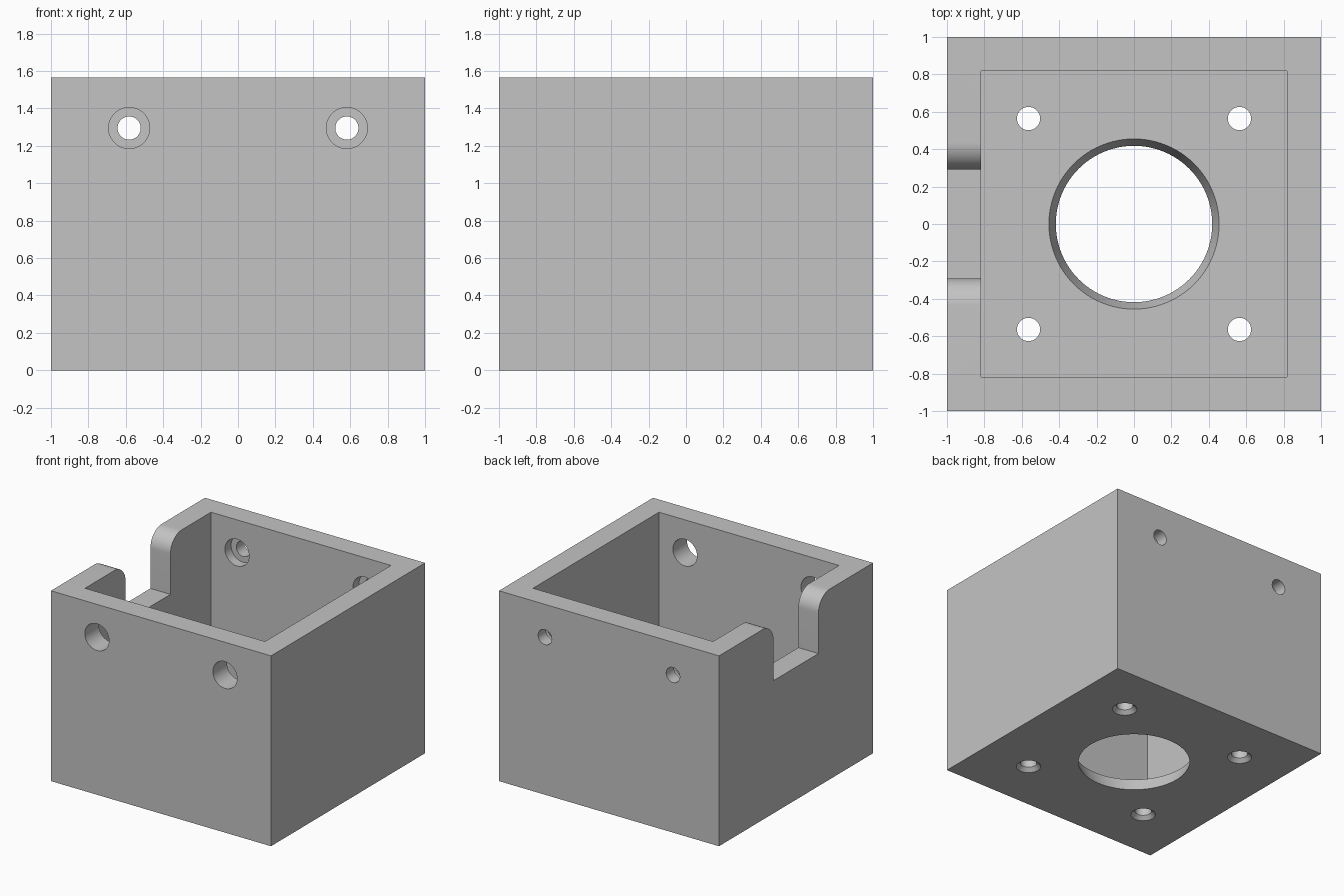
import bpy, bmesh, math
from mathutils import Matrix

old = bpy.data.objects.get("Cube")
if old:
    bpy.data.objects.remove(old, do_unlink=True)

HEIGHT, FLOOR, INNER = 1.564, 0.109, 0.818
SLOT_HALF, SLOT_Z, FILLET = 0.291, 1.09, 0.145

grey = bpy.data.materials.new("plain grey")
grey.use_nodes = True
colour = (0.55, 0.55, 0.55, 1)
grey.diffuse_color = colour
grey.node_tree.nodes["Principled BSDF"].inputs["Base Color"].default_value = colour


def make_object(name, bm):
    bmesh.ops.recalc_face_normals(bm, faces=bm.faces)
    mesh = bpy.data.meshes.new(name)
    bm.to_mesh(mesh)
    bm.free()
    mesh.materials.append(grey)
    obj = bpy.data.objects.new(name, mesh)
    bpy.context.collection.objects.link(obj)
    return obj


def block(name, half, z0, z1):
    bm = bmesh.new()
    size = Matrix.Diagonal((2 * half, 2 * half, z1 - z0, 1))
    bmesh.ops.create_cube(bm, size=1, matrix=Matrix.Translation((0, 0, (z0 + z1) / 2)) @ size)
    return make_object(name, bm)


def lathe(name, profile, place, steps=64):
    """Closed solid of revolution about local z; profile is (radius, z) pairs."""
    bm = bmesh.new()
    rings = [[bm.verts.new((r * math.cos(a), r * math.sin(a), z))
              for a in (2 * math.pi * i / steps for i in range(steps))]
             for r, z in profile]
    for low, high in zip(rings, rings[1:]):
        for i in range(steps):
            j = (i + 1) % steps
            bm.faces.new((low[i], low[j], high[j], high[i]))
    bm.faces.new(rings[0])
    bm.faces.new(rings[-1])
    bm.transform(place)
    return make_object(name, bm)


def cable_slot_cutter():
    """Notch outline with rounded upper lips, extruded through the side wall."""
    half = [(SLOT_HALF, SLOT_Z)]
    for i in range(17):
        a = math.pi / 2 * i / 16
        half.append((SLOT_HALF + FILLET * (1 - math.cos(a)),
                     HEIGHT - FILLET * (1 - math.sin(a))))
    half.append((SLOT_HALF + FILLET, HEIGHT + 0.1))
    outline = half + [(-y, z) for y, z in reversed(half)]
    bm = bmesh.new()
    face = bm.faces.new([bm.verts.new((-1.1, y, z)) for y, z in outline])
    grown = bmesh.ops.extrude_face_region(bm, geom=[face])["geom"]
    bmesh.ops.translate(bm, vec=(0.4, 0, 0),
                        verts=[v for v in grown if isinstance(v, bmesh.types.BMVert)])
    return make_object("cable_slot_cutter", bm)


# Box body and everything cut from it
body = block("motor_housing", 1, 0, HEIGHT)
cutters = [block("cavity_cutter", INNER, FLOOR, HEIGHT + 0.1), cable_slot_cutter()]

# Tapered shaft opening in the floor, wider on the inside
taper = (0.455 - 0.418) / FLOOR
cutters.append(lathe("shaft_cutter", [(0.418 - taper * 0.05, -0.05),
                                      (0.455 + taper * 0.05, FLOOR + 0.05)],
                     Matrix(), 96))

# Countersunk floor screw holes
for x in (-0.564, 0.564):
    for y in (-0.564, 0.564):
        cutters.append(lathe("floor_screw_cutter",
                             [(0.112, -0.02), (0.062, 0.03), (0.062, FLOOR + 0.05)],
                             Matrix.Translation((x, y, 0)), 48))

# Wall holes: wide through the front, stepped from the inside of the back wall
along_y = Matrix.Rotation(-math.pi / 2, 4, "X")
for x in (-0.582, 0.582):
    cutters.append(lathe("wall_screw_cutter",
                         [(0.11, -1.1), (0.11, INNER + 0.08),
                          (0.062, INNER + 0.08), (0.062, 1.1)],
                         Matrix.Translation((x, 0, 1.295)) @ along_y, 48))

bpy.ops.object.select_all(action="DESELECT")
bpy.context.view_layer.objects.active = body
body.select_set(True)
for cutter in cutters:
    cutter.hide_render = True
    cut = body.modifiers.new("cut", "BOOLEAN")
    cut.operation = "DIFFERENCE"
    cut.solver = "EXACT"
    cut.object = cutter
    bpy.ops.object.modifier_apply(modifier=cut.name)
for cutter in cutters:
    bpy.data.objects.remove(cutter, do_unlink=True)

bpy.ops.object.shade_smooth_by_angle(angle=math.radians(25))
